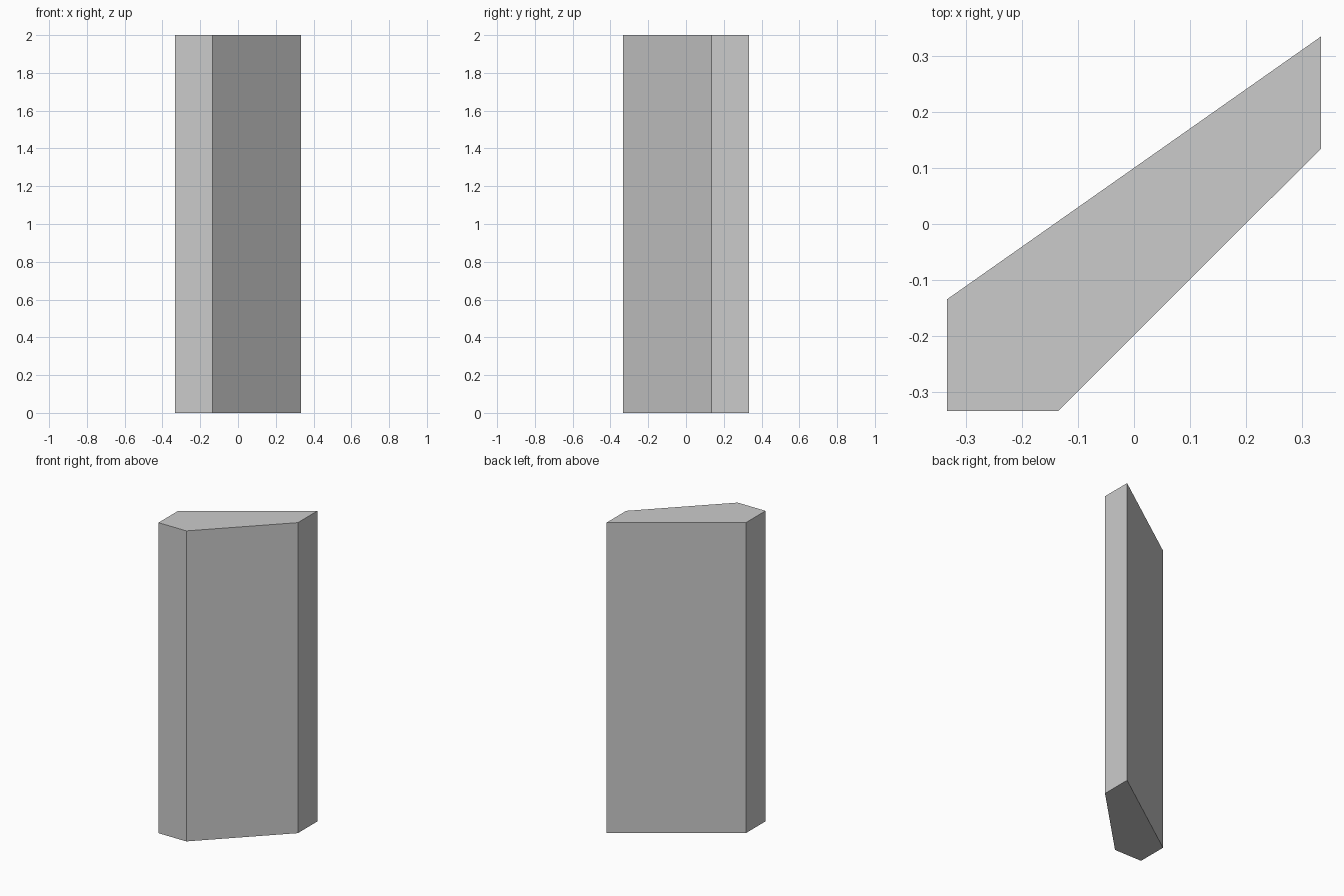
import bpy
import bmesh

if "Cube" in bpy.data.objects:
    bpy.data.objects.remove(bpy.data.objects["Cube"])

HEIGHT = 2.0

# Five-sided footprint, counter-clockwise seen from above
PROFILE = [
    (-0.333, -0.333),
    (-0.135, -0.333),
    (0.333, 0.134),
    (0.333, 0.334),
    (-0.333, -0.134),
]

# Slanted pillar: footprint extruded straight up
bm = bmesh.new()
base = bm.faces.new([bm.verts.new((x, y, 0)) for x, y in PROFILE])
extruded = bmesh.ops.extrude_face_region(bm, geom=[base], use_keep_orig=True)
top_verts = [v for v in extruded["geom"] if isinstance(v, bmesh.types.BMVert)]
bmesh.ops.translate(bm, verts=top_verts, vec=(0, 0, HEIGHT))
bmesh.ops.recalc_face_normals(bm, faces=bm.faces)

mesh = bpy.data.meshes.new("slanted_pillar")
bm.to_mesh(mesh)
bm.free()
bpy.context.collection.objects.link(bpy.data.objects.new("slanted_pillar", mesh))
